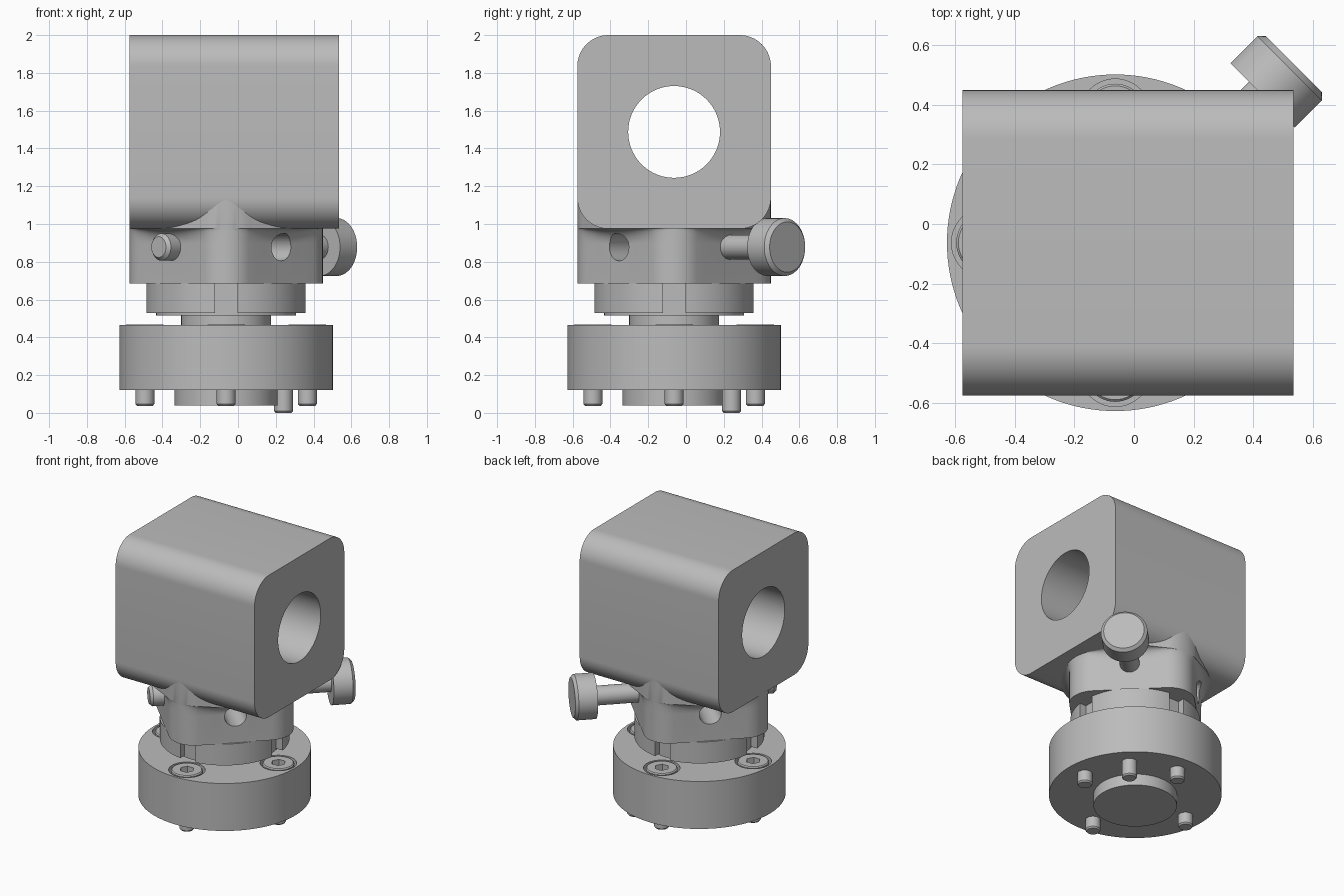
import bpy, bmesh
from math import sin, cos, pi, sqrt, radians
from mathutils import Vector, Matrix

if "Cube" in bpy.data.objects:
    bpy.data.objects.remove(bpy.data.objects["Cube"])

AXIS = Vector((-0.063, -0.063, 0))
UP = Vector((0, 0, 1))
ROD_DIR = Vector((1, 1, 0)).normalized()
HOLE_DIR = Vector((1, -1, 0)).normalized()
PIN_Z = 0.878

grey = bpy.data.materials.new("machined grey")
grey.use_nodes = True
colour = (0.5, 0.5, 0.5, 1)
grey.diffuse_color = colour
grey.node_tree.nodes["Principled BSDF"].inputs["Base Color"].default_value = colour


def loft(name, rings):
    """Join rings of points with quads and cap both ends."""
    bm = bmesh.new()
    loops = [[bm.verts.new(p) for p in ring] for ring in rings]
    n = len(loops[0])
    for a, b in zip(loops, loops[1:]):
        for i in range(n):
            j = (i + 1) % n
            bm.faces.new((a[i], a[j], b[j], b[i]))
    bm.faces.new(loops[0])
    bm.faces.new(loops[-1])
    bmesh.ops.recalc_face_normals(bm, faces=bm.faces)
    mesh = bpy.data.meshes.new(name)
    bm.to_mesh(mesh)
    bm.free()
    mesh.materials.append(grey)
    obj = bpy.data.objects.new(name, mesh)
    bpy.context.collection.objects.link(obj)
    return obj


def turned(name, profile, origin=AXIS, direction=UP, sides=64):
    """Turn (radius, distance) pairs about a direction."""
    rot = direction.to_track_quat('Z', 'Y')
    return loft(name, [[origin + rot @ Vector((r * cos(2 * pi * i / sides),
                                               r * sin(2 * pi * i / sides), h))
                        for i in range(sides)] for r, h in profile])


def cut(obj, cutters):
    """Subtract the cutters and remove them."""
    for c in cutters:
        mod = obj.modifiers.new("cut", 'BOOLEAN')
        mod.operation = 'DIFFERENCE'
        mod.solver = 'EXACT'
        mod.object = c
        bpy.context.view_layer.objects.active = obj
        bpy.ops.object.modifier_apply(modifier=mod.name)
        bpy.data.objects.remove(c)


def around(radius, k):
    """Point at a quarter turn k around the main axis."""
    return AXIS + Vector((radius * cos(k * pi / 2), radius * sin(k * pi / 2), 0))


# Clamp block: rounded square run along x, with a bore through it
half, rad = 0.5125, 0.165
section = []
for k in range(4):
    for i in range(17):
        a = (k + i / 16) * pi / 2
        mid = (k + 0.5) * pi / 2
        reach = (half - rad) * sqrt(2)
        section.append((reach * cos(mid) + rad * cos(a), reach * sin(mid) + rad * sin(a)))
block = loft("clamp_block", [[(x, y + AXIS.y, z + 2 - half) for y, z in section]
                             for x in (-0.575, 0.535)])
bore = turned("bore_cutter", [(0.243, -1), (0.243, 1)],
              Vector((0, AXIS.y, 2 - half)), Vector((1, 0, 0)), 96)
cut(block, [bore])

# Neck: rounded diamond whose flat sides flare out under the block
corner, centre = 0.17, 0.342
flat = centre * sin(pi / 4)
outline = []
for k in range(4):
    turn = Matrix.Rotation(k * pi / 2, 3, 'Z')
    for i in range(13):
        a = radians(-45 + 90 * i / 12)
        outline.append(turn @ Vector((centre + corner * cos(a), corner * sin(a), 0)))
    side = Matrix.Rotation((k + 0.5) * pi / 2, 3, 'Z')
    for i in range(1, 8):
        outline.append(side @ Vector((flat + corner, flat * (i / 4 - 1), 0)))


def neck_ring(z, flare):
    ring = []
    for p in outline:
        d = p.normalized()
        weight = (2 * d.x * d.y) ** 2
        ring.append(AXIS + p + d * flare * weight + UP * z)
    return ring


FILLET = 0.08
levels = [(0.685, 0)]
for i in range(9):
    a = i / 8 * pi / 2
    levels.append((0.975 - FILLET + FILLET * sin(a), FILLET * (1 - cos(a))))
levels.append((1.14, FILLET))
neck = loft("neck", [neck_ring(z, f) for z, f in levels])
cross_hole = turned("cross_hole_cutter", [(0.073, -0.7), (0.073, 0.7)],
                    AXIS + UP * PIN_Z, HOLE_DIR, 40)
cut(neck, [cross_hole])

# Slotted collar below the neck
collar = turned("slotted_collar", [(0.425, 0.53), (0.425, 0.685)], sides=96)
slots = []
for k in range(4):
    d = around(1, k) - AXIS
    s = Vector((-d.y, d.x, 0)) * 0.06
    slots.append(loft("slot_cutter", [[AXIS + d * r + s * e + UP * z
                                       for r, e in ((0.37, -1), (0.6, -1), (0.6, 1), (0.37, 1))]
                                      for z in (0.5, 0.72)]))
cut(collar, slots)
turned("collar_plate", [(0.37, 0.515), (0.37, 0.532)])
turned("spindle", [(0.238, 0.45), (0.238, 0.52)])

# Round base flange with counterbores, and the pilot boss beneath
flange = turned("base_flange", [(0.565, 0.122), (0.565, 0.465)], sides=128)
cut(flange, [turned("counterbore_cutter", [(0.12, 0.34), (0.12, 0.6)], around(0.43, k), sides=48)
             for k in range(4)])
turned("pilot_boss", [(0.273, 0.04), (0.273, 0.13)])

# Four socket screws: heads in the counterbores, shanks below
for k in range(4):
    spot = around(0.43, k)
    head = turned("screw_head", [(0.104, 0.33), (0.104, 0.462), (0.097, 0.469)], spot, sides=48)
    cut(head, [turned("hex_cutter", [(0.048, 0.4), (0.048, 0.55)], spot, sides=6)])
    turned("screw_shank", [(0.042, 0.037), (0.05, 0.047), (0.05, 0.13)], spot, sides=32)

# Locating pin
turned("locating_pin", [(0.042, 0), (0.05, 0.01), (0.05, 0.13)],
       around(0.43, 0.5), sides=32)

# Cross pin with its knob
pin_origin = AXIS + UP * PIN_Z
turned("cross_pin", [(0.055, -0.505), (0.072, -0.485), (0.072, -0.3), (0.065, -0.29),
                     (0.065, 0.72)], pin_origin, ROD_DIR, 40)
turned("pin_knob", [(0.153, 0.70), (0.153, 0.828), (0.133, 0.848)],
       pin_origin, ROD_DIR, 64)

# Smooth the round parts, keeping edges crisp
bpy.ops.object.select_all(action='DESELECT')
for obj in bpy.context.collection.objects:
    if obj.type == 'MESH' and grey.name in obj.data.materials:
        obj.select_set(True)
        bpy.context.view_layer.objects.active = obj
bpy.ops.object.shade_smooth_by_angle(angle=radians(25))
